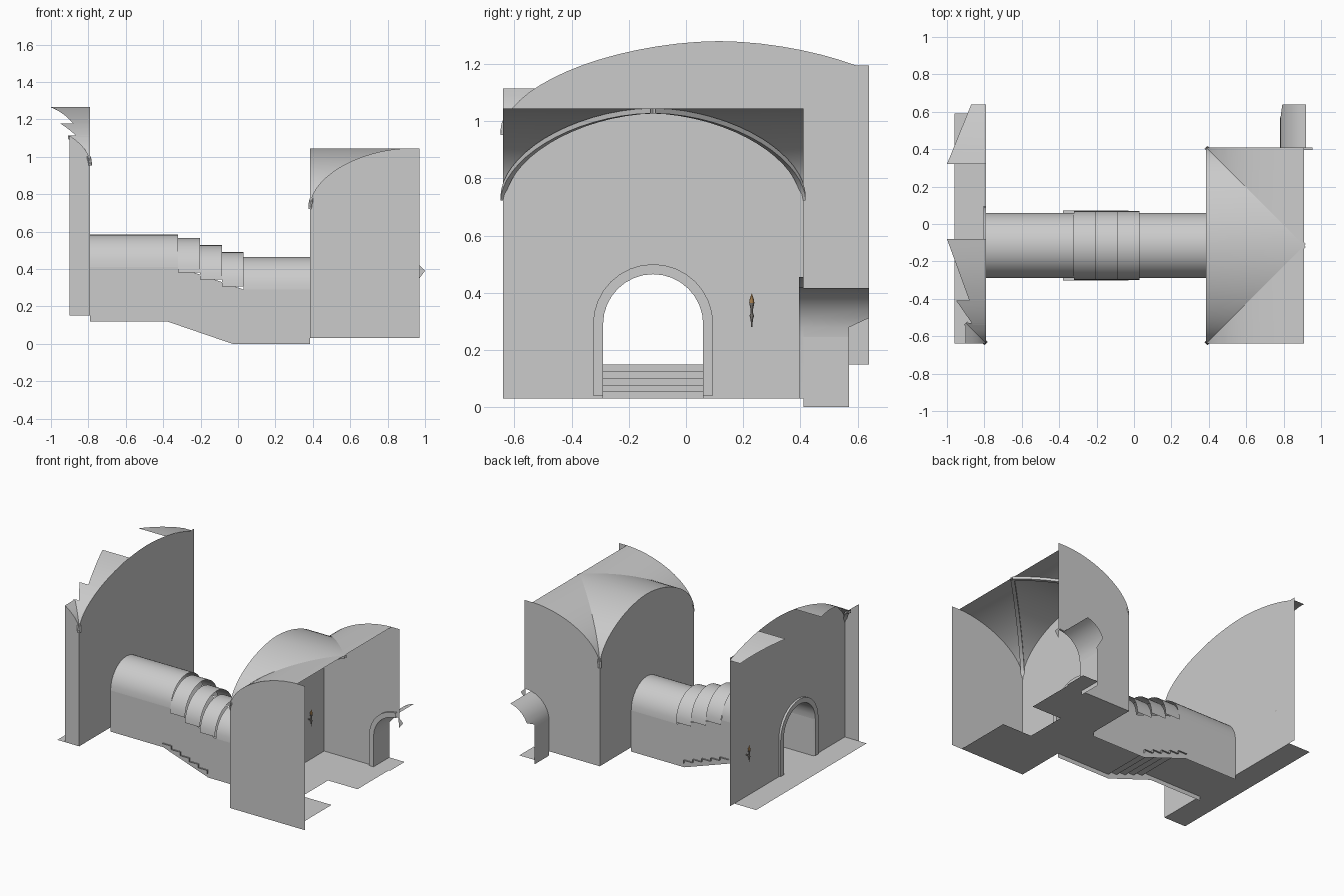
import bpy
from math import sin, cos, pi
from mathutils import Vector

if "Cube" in bpy.data.objects:
    bpy.data.objects.remove(bpy.data.objects["Cube"])

def mesh(name, verts, faces, smooth=False):
    me = bpy.data.meshes.new(name)
    me.from_pydata([tuple(v) for v in verts], [], faces)
    me.update()
    ob = bpy.data.objects.new(name, me)
    bpy.context.collection.objects.link(ob)
    if smooth:
        bpy.ops.object.select_all(action='DESELECT')
        bpy.context.view_layer.objects.active = ob
        ob.select_set(True)
        bpy.ops.object.shade_smooth_by_angle(angle=0.6)
    return ob

def poly(name, pts):
    return mesh(name, pts, [list(range(len(pts)))])

def loft(name, rows, smooth=True):
    n = len(rows[0])
    verts = [p for r in rows for p in r]
    faces = [(i*n+j, i*n+j+1, (i+1)*n+j+1, (i+1)*n+j)
             for i in range(len(rows)-1) for j in range(n-1)]
    return mesh(name, verts, faces, smooth)

def vault(u):
    return max(0.0, 1 - min(1, abs(u))**1.8)**0.55

def arch(c, r, z, n=16, a0=pi, a1=0.0):
    return [(c + r*cos(a0+(a1-a0)*i/n), z + r*sin(a0+(a1-a0)*i/n)) for i in range(n+1)]

CY, R = -0.115, 0.175          # corridor centre and half width
N = 16
US = [-cos(pi*i/(2*N)) for i in range(2*N+1)]   # -1..1, denser at the ends

def doorway(spring, base):
    return [(CY-R, base)] + arch(CY, R, spring) + [(CY+R, base)]

def frame(name, inner, outer, place):
    rows = [[place(t, z, d) for t, z in path]
            for path, d in ((inner, 0), (inner, 1), (outer, 1), (outer, 0))]
    loft(name, rows, True)

def rib(name, pts, w):
    # square-section rib swept along a path
    rows = []
    side = Vector((pts[-1].y-pts[0].y, -(pts[-1].x-pts[0].x), 0)).normalized()*w
    for p in pts:
        dn = Vector((0, 0, -w*1.5))
        rows.append([p+side, p+side+dn, p-side+dn, p-side, p+side])
    loft(name, rows, True)

# ---- right room: half of a square groin-vaulted bay ----
X0, XC, H = 0.385, 0.91, 0.525
def fz(u): return 0.74 + 0.305*vault(u)
arc = [(CY+H*u, fz(u)) for u in US]
poly("right_room_door_wall", [(X0, y, z) for y, z in
     [(CY-H, 0.03)] + arc + [(CY+H, 0.03)] + doorway(0.29, 0.03)[::-1]])
half = [(XC+H*u, fz(u)) for u in US[:N+1]]
poly("right_room_front_wall", [(x, CY-H, z) for x, z in
     [(X0, 0.03)] + half + [(0.97, 1.045), (0.97, 0.03)]])
side_arch = arch(0.955, R, 0.245, 8, pi, pi/2)
poly("right_room_back_wall", [(x, CY+H, z) for x, z in
     [(X0, 0.03)] + half + [(0.97, 1.045), (0.97, 0.42), (1.0, 0.39), (0.97, 0.35), (0.962, 0.42)]
     + side_arch[::-1] + [(0.78, 0.03)]])
loft("vault_side_web", [[(X0, CY+H*u, fz(u)), (XC-H*abs(u), CY+H*u, fz(u))] for u in US])
for s, nm in ((-1, "front"), (1, "back")):
    loft(f"vault_{nm}_web", [[(XC+H*u, CY+s*H, fz(u)), (XC+H*u, CY-s*H*u, fz(u))] if s > 0 else
                             [(XC+H*u, CY-H, fz(u)), (XC+H*u, CY+H*u, fz(u))] for u in US[:N+1]])
    rib(f"vault_{nm}_rib", [Vector((XC+H*u, CY-s*H*u, fz(u))) for u in US[:N+1]], 0.012)
poly("right_room_floor", [(x, y, 0.03) for x, y in
     [(X0, CY-H), (0.89, CY-H), (0.89, -0.23), (0.66, -0.23), (0.66, 0.06),
      (0.89, 0.06), (0.89, CY+H), (X0, CY+H)]])

# ---- side passage behind the right room ----
loft("passage_roof", [[(x, CY+H, z), (x, 0.64 if z > 0.29 else 0.57, z)] for x, z in
     side_arch if x < 0.945])
poly("passage_wall", [(0.78, CY+H, 0.0), (0.78, 0.57, 0.0), (0.78, 0.57, 0.245), (0.78, CY+H, 0.245)])
poly("passage_floor", [(0.78, CY+H, 0.03), (0.9, CY+H, 0.03), (0.9, 0.57, 0.03), (0.78, 0.57, 0.03)])
frame("passage_frame", [(0.78, 0.03)] + side_arch,
      [(0.745, 0.03)] + arch(0.955, R+0.035, 0.245, 8, pi, pi/2),
      lambda t, z, d: (t, CY+H-0.015*d, z))

# ---- corridor ----
for nm, xa, xb, sp in (("upper", -0.79, -0.32, 0.41), ("lower", 0.03, X0, 0.29)):
    loft(f"{nm}_corridor_vault", [[(xa, y, z), (xb, y, z)] for y, z in arch(CY, R, sp)])
for i in range(3):
    xa = -0.32 + 0.1167*i
    loft(f"stepped_vault_{i+1}", [[(xa, y, z), (xa+0.1167, y, z)]
         for y, z in arch(CY, R+0.01, 0.38-0.037*i)])
for y, nm in ((CY-R, "front"), (CY+R, "back")):
    poly(f"corridor_{nm}_wall", [(x, y, z) for x, z in
         [(-0.79, 0.12), (-0.38, 0.12), (-0.03, 0.0), (X0, 0.0), (X0, 0.29), (0.03, 0.29),
          (-0.32, 0.41), (-0.79, 0.41)]])
def slab(name, prof, w):
    loft(name, [[(x, CY-w, z), (x, CY+w, z)] for x, z in prof], False)
slab("upper_corridor_floor", [(-0.79, 0.15), (-0.38, 0.15)], R)
slab("lower_corridor_floor", [(-0.03, 0.03), (X0, 0.03)], R)
stair = [(-0.38, 0.15)]
for i in range(5):
    x, z = -0.38+0.07*i, 0.15-0.024*i
    stair += [(x+0.07, z), (x+0.07, z-0.024)]
slab("stairs", stair, R+0.012)

# ---- left room: broken edge of a larger bay ----
XL, LY, HL = -0.79, 0.115, 0.755
def gz(u): return 0.97 + 0.31*vault(u)
def gy(y): return gz((y-LY)/HL)
larc = [(LY+HL*u, gz(u)) for u in US if LY+HL*u < 0.63] + [(0.64, 1.195)]
poly("left_room_door_wall", [(XL, y, z) for y, z in
     [(-0.64, 0.15)] + larc + [(0.64, 0.15)] + doorway(0.41, 0.15)[::-1]])
corner = [0.11*(i/6)**2 for i in range(7)]      # distances from the corner
def cz(d): return gz(1-d/HL)
poly("left_room_front_wall", [(XL-d, -0.64, cz(d)) for d in corner]
     + [(-0.9, -0.64, 0.15), (XL, -0.64, 0.15)])
poly("left_room_floor", [(XL, -0.64, 0.15), (-0.96, -0.64, 0.15), (-0.96, 0.59, 0.15), (XL, 0.59, 0.15)])
# jagged fragments: (y start, x start, y end, x end)
for i, (ya, xa, yb, xb) in enumerate(((0.64, -0.87, 0.32, -1.0), (-0.08, -1.0, -0.41, -0.88),
                                      (-0.41, -0.95, -0.54, -0.86))):
    rows = []
    for k in range(7):
        y, x = ya+(yb-ya)*k/6, xa+(xb-xa)*k/6
        rows.append([(XL, y, gy(y)), (x, y, gy(y))])
    loft(f"vault_fragment_{i+1}", rows)
loft("corner_side_web", [[(XL, -0.64+d, cz(d)), (XL-d, -0.64+d, cz(d))] for d in corner])
loft("corner_front_web", [[(XL-d, -0.64, cz(d)), (XL-d, -0.64+d, cz(d))] for d in corner])
rib("corner_rib", [Vector((XL-d, -0.64+d, cz(d))) for d in corner], 0.012)

# ---- door frames on the room sides ----
for nm, xw, sgn, sp, base in (("right", X0, 1, 0.29, 0.04), ("left", XL, -1, 0.41, 0.155)):
    outer = [(CY-R-0.035, base)] + arch(CY, R+0.035, sp) + [(CY+R+0.035, base)]
    frame(f"{nm}_door_frame", doorway(sp, base), outer,
          lambda t, z, d: (xw + sgn*0.015*d, t, z))

# ---- wall torches ----
flame = bpy.data.materials.new("flame")
flame.diffuse_color = (0.6, 0.33, 0.12, 1)
flame.use_nodes = True
flame.node_tree.nodes["Principled BSDF"].inputs["Base Color"].default_value = flame.diffuse_color
iron = bpy.data.materials.new("iron")
iron.diffuse_color = (0.3, 0.28, 0.26, 1)
iron.use_nodes = True
iron.node_tree.nodes["Principled BSDF"].inputs["Base Color"].default_value = iron.diffuse_color
def lathe(name, x, y, z0, prof, mat):
    rows = [[(x+r*cos(pi*k/4), y+r*sin(pi*k/4), z0+z) for k in range(9)] for r, z in prof]
    loft(name, rows).data.materials.append(mat)
for nm, xw, sgn, y, z in (("right", X0, 1, 0.23, 0.28), ("left", XL, -1, 0.46, 0.40)):
    x = xw + sgn*0.025
    lathe(f"{nm}_torch_handle", x, y, z, [(0.002, 0), (0.004, 0.025), (0.008, 0.04), (0.004, 0.05),
          (0.005, 0.065), (0.009, 0.085)], iron)
    lathe(f"{nm}_torch_flame", x, y, z, [(0.009, 0.085), (0.008, 0.095), (0.0005, 0.118)], flame)
    bpy.ops.mesh.primitive_cube_add(size=1, location=(xw+sgn*0.0125, y, z+0.045))
    b = bpy.context.object
    b.name = f"{nm}_torch_bracket"
    b.scale = (0.025, 0.006, 0.006)
    b.data.materials.append(iron)
